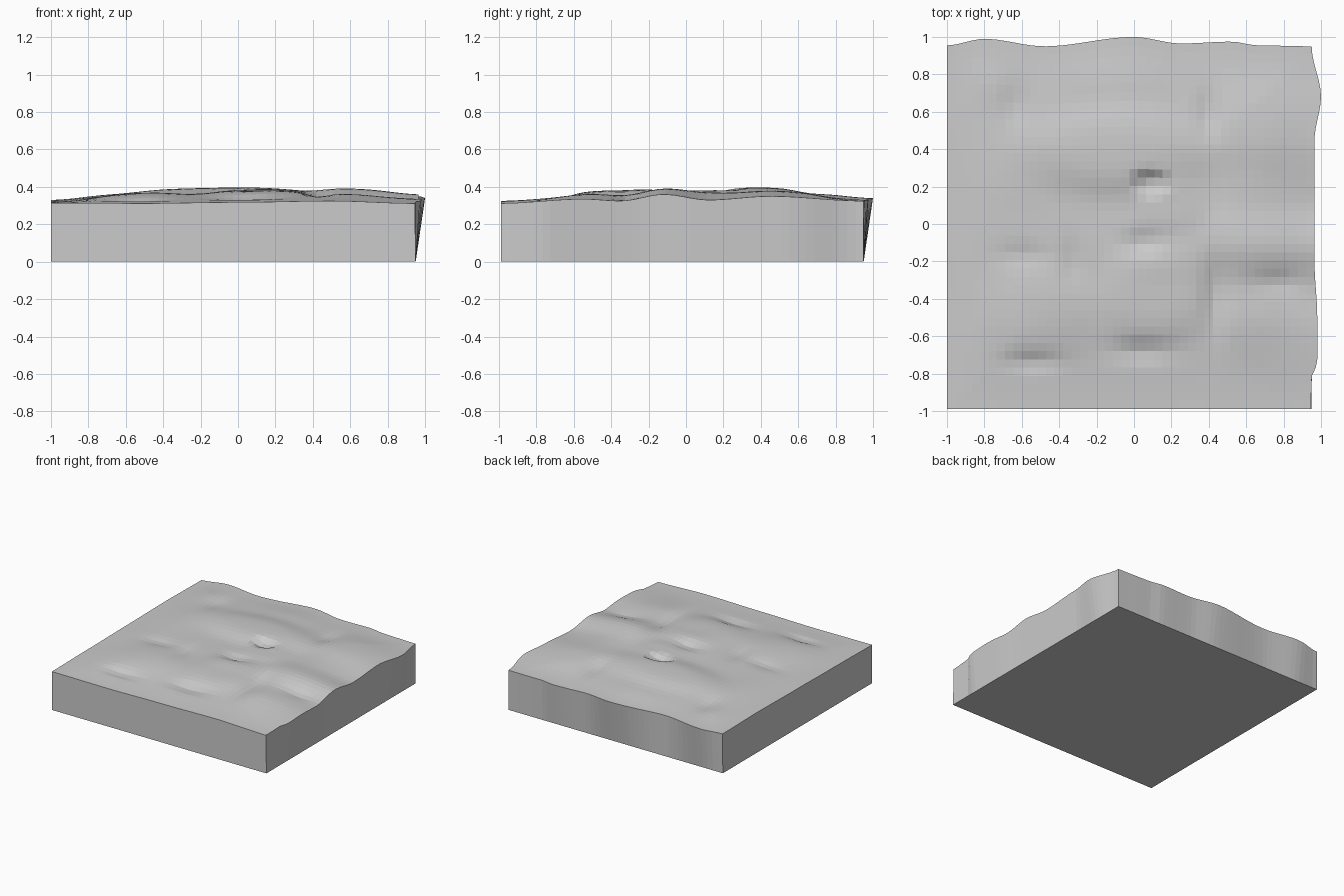
import bpy, bmesh, math

if "Cube" in bpy.data.objects:
    bpy.data.objects.remove(bpy.data.objects["Cube"])

N = 44  # cells per side


def profile(pts, t):
    """Smoothly interpolated value of a short (position, value) list."""
    if t <= pts[0][0]:
        return pts[0][1]
    for (a, va), (b, vb) in zip(pts, pts[1:]):
        if t <= b:
            s = (t - a) / (b - a)
            s = s * s * (3 - 2 * s)
            return va + (vb - va) * s
    return pts[-1][1]


# Wavy upper rims of the back and right sides
BACK_RIM = [(-1, .955), (-.8, .99), (-.48, .95), (0, 1.0), (.25, .965), (.52, .975), (.66, .955), (.95, .95)]
RIGHT_RIM = [(-.99, .945), (-.82, .95), (-.74, .98), (-.5, .98), (-.2, .965), (.45, .965), (.68, 1.0), (.95, .95)]

# Rim heights on the four sides
FRONT_Z = [(-1, .315), (-.5, .312), (0, .318), (.5, .325), (.95, .312)]
BACK_Z = [(-1, .325), (-.7, .335), (-.3, .335), (0, .34), (.4, .33), (.95, .325)]
LEFT_Z = [(-1, .315), (-.5, .32), (0, .325), (.5, .33), (.95, .325)]
RIGHT_Z = [(-1, .312), (-.55, .335), (-.35, .325), (-.12, .36), (.12, .33), (.45, .35), (.95, .325)]

# Soft hills and hollows: x, y, x radius, y radius, height, steepness
BUMPS = [
    (-.1, .40, .46, .22, .028, 4),
    (.1, -.38, .28, .26, .026, 4),
    (-.52, -.48, .28, .24, .022, 3),
    (.65, .0, .26, .26, .018, 3),
    (.65, .55, .26, .26, .016, 3),
    (-.75, .2, .2, .3, .012, 2),
    (.2, .1, .16, .14, .018, 3),
    (-.1, .8, .3, .14, .012, 2),
    (.65, -.5, .2, .16, .010, 2),
    (-.8, .75, .14, .15, .012, 2),
    (.43, -.4, .06, .2, -.022, 2),
    (.04, -.68, .16, .06, -.024, 2),
    (-.54, -.74, .14, .05, -.024, 2),
    (.8, -.31, .14, .06, -.022, 2),
    (.4, .6, .06, .13, -.022, 2),
    (-.64, .64, .08, .12, -.020, 2),
    (.09, .22, .09, .06, -.035, 4),
    (.05, -.1, .1, .06, -.025, 2),
    (-.6, -.17, .14, .06, -.014, 2),
    (-.33, -.2, .06, .12, -.012, 2),
]


def height(u, v, x, y):
    # blend of the four rims
    s, t = u, v
    f, b = profile(FRONT_Z, x), profile(BACK_Z, x)
    l, r = profile(LEFT_Z, y), profile(RIGHT_Z, y)
    wf, wb, wl, wr = (1 / (d + 1e-4) ** 2 for d in (t, 1 - t, s, 1 - s))
    rim = (f * wf + b * wb + l * wl + r * wr) / (wf + wb + wl + wr)
    d = min(s, t, 1 - s, 1 - t) * 2
    fade = 1 - math.exp(-(d / .2) ** 1.2)
    swell = .034 * math.exp(-(x / .95) ** 4 - (y / .9) ** 4)
    for cx, cy, rx, ry, h, p in BUMPS:
        q = math.hypot((x - cx) / rx, (y - cy) / ry)
        swell += h * math.exp(-q ** p)
    return min(rim + fade * swell, .403)


# Terrain slab: uneven top, flat base, sides leaning out to the wavy rims
bm = bmesh.new()
grid = []
for j in range(N + 1):
    row = []
    for i in range(N + 1):
        u, v = i / N, j / N
        x0, y0 = -1 + 1.95 * u, -.988 + 1.938 * v
        x = x0 + (profile(RIGHT_RIM, y0) - .95) * u ** 6
        y = y0 + (profile(BACK_RIM, x0) - .95) * v ** 6
        row.append(bm.verts.new((x, y, height(u, v, x, y))))
    grid.append(row)
for j in range(N):
    for i in range(N):
        bm.faces.new((grid[j][i], grid[j][i + 1], grid[j + 1][i + 1], grid[j + 1][i]))

loop = (grid[0][:-1] + [r[-1] for r in grid[:-1]]
        + grid[-1][:0:-1] + [r[0] for r in grid[:0:-1]])
base = [bm.verts.new((min(v.co.x, .95), min(v.co.y, .95), 0)) for v in loop]
# keep the base a clean rectangle
for k, b in enumerate(base):
    side, t = divmod(k, N)
    if side == 1:
        b.co.x = .95
    if side == 2:
        b.co.y = .95
n = len(loop)
for k in range(n):
    m = (k + 1) % n
    bm.faces.new((loop[m], loop[k], base[k], base[m]))
bm.faces.new(base[::-1])
bmesh.ops.recalc_face_normals(bm, faces=bm.faces)

mesh = bpy.data.meshes.new("terrain_slab")
bm.to_mesh(mesh)
bm.free()
slab = bpy.data.objects.new("terrain_slab", mesh)
bpy.context.collection.objects.link(slab)
